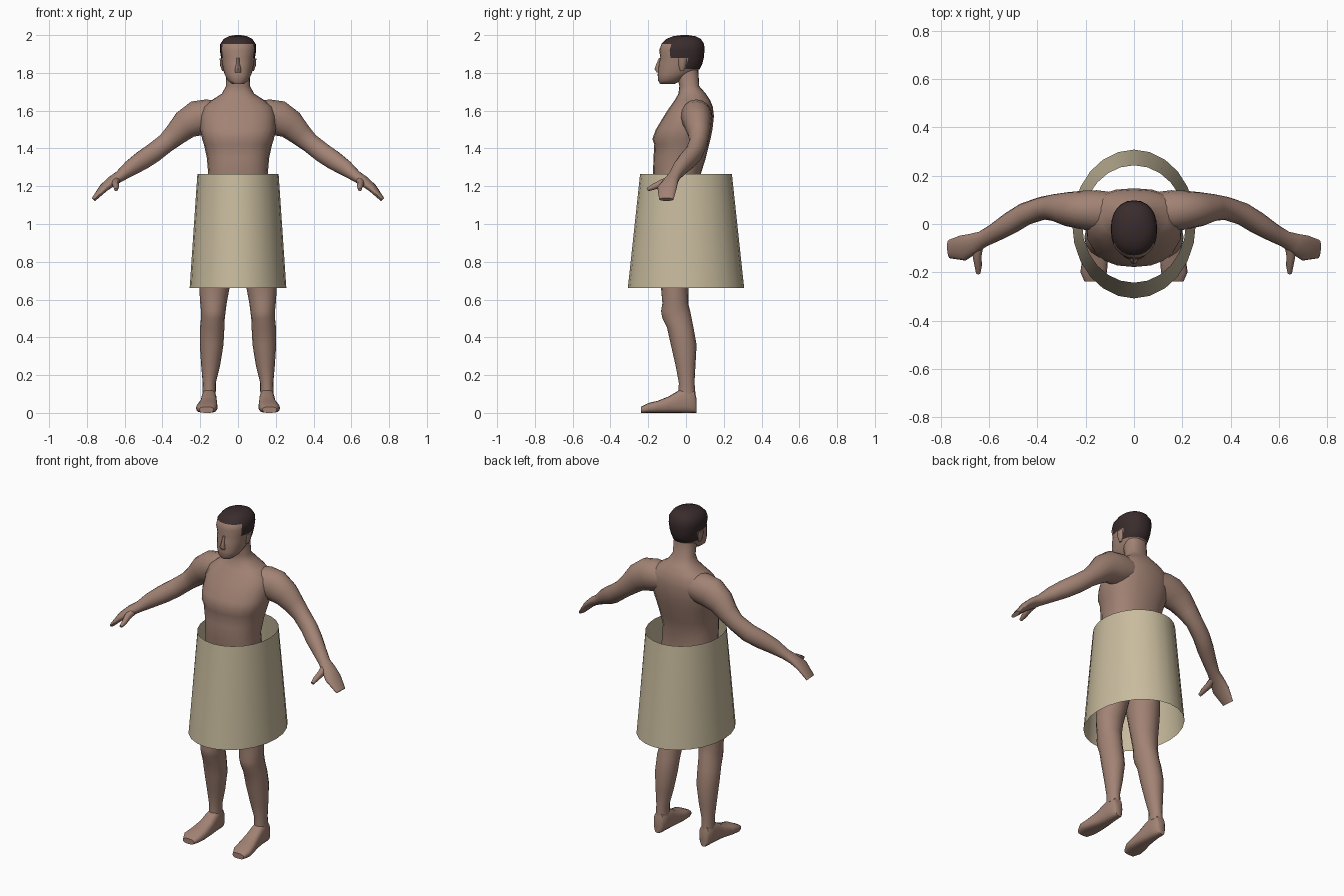
import bpy, bmesh, math
from mathutils import Vector as V


def material(name, rgb):
    m = bpy.data.materials.new(name)
    m.diffuse_color = (*rgb, 1)
    return m


SKIN = material("skin", (0.36, 0.225, 0.175))
HAIR = material("dark hair", (0.042, 0.025, 0.026))
CLOTH = material("pale cloth", (0.58, 0.50, 0.34))


def loft(name, rings, mats=(SKIN,), n=16, power=1.0, caps=True, angle=50):
    """Skin a tube over rings given as (centre, half axis u, half axis v)."""
    bm = bmesh.new()
    loops = []
    for c, u, v in rings:
        loop = []
        for i in range(n):
            a = 2 * math.pi * i / n
            ca, sa = math.cos(a), math.sin(a)
            p = c + u * math.copysign(abs(ca) ** power, ca) + v * math.copysign(abs(sa) ** power, sa)
            loop.append(bm.verts.new(p))
        loops.append(loop)
    for a, b in zip(loops, loops[1:]):
        for i in range(n):
            j = (i + 1) % n
            bm.faces.new((a[i], a[j], b[j], b[i]))
    if caps:
        bm.faces.new(loops[0][::-1])
        bm.faces.new(loops[-1])
    bmesh.ops.recalc_face_normals(bm, faces=bm.faces)
    mesh = bpy.data.meshes.new(name)
    bm.to_mesh(mesh)
    bm.free()
    for m in mats:
        mesh.materials.append(m)
    ob = bpy.data.objects.new(name, mesh)
    bpy.context.collection.objects.link(ob)
    bpy.ops.object.select_all(action='DESELECT')
    ob.select_set(True)
    bpy.context.view_layer.objects.active = ob
    bpy.ops.object.shade_smooth_by_angle(angle=math.radians(angle))
    return ob


def level(z, x0, x1, y0, y1):
    """Horizontal ring filling the given extents."""
    return (V(((x0 + x1) / 2, (y0 + y1) / 2, z)), V(((x1 - x0) / 2, 0, 0)), V((0, (y1 - y0) / 2, 0)))


def limb(points):
    """Rings square to a path of (x, y, z, horizontal radius, vertical radius)."""
    ps = [V(p[:3]) for p in points]
    rings = []
    for i, p in enumerate(points):
        t = (ps[min(i + 1, len(ps) - 1)] - ps[max(i - 1, 0)]).normalized()
        side = t.cross(V((0, 0, 1))).normalized()
        rings.append((ps[i], side * p[3], side.cross(t) * p[4]))
    return rings


# Torso and neck: z, half width, front, back
torso = [(0.88, .10, -.11, .05), (0.94, .165, -.13, .085), (1.02, .175, -.135, .10),
         (1.12, .165, -.15, .085), (1.27, .158, -.175, .08), (1.35, .165, -.172, .105),
         (1.42, .18, -.168, .122), (1.45, .19, -.178, .13), (1.50, .20, -.16, .14),
         (1.57, .20, -.118, .148), (1.62, .185, -.085, .142), (1.655, .14, -.06, .128),
         (1.69, .085, -.04, .105), (1.73, .064, -.035, .07), (1.83, .062, -.06, .064)]
loft("torso", [level(z, -w, w, a, b) for z, w, a, b in torso], n=20, power=.85)

# Head, with hair coloured above a stepped hairline
head_rows = [(1.742, .032, -.138, -.06), (1.76, .055, -.148, -.025), (1.79, .07, -.15, .025),
             (1.82, .079, -.147, .072), (1.85, .085, -.145, .087), (1.88, .09, -.136, .094),
             (1.92, .096, -.142, .098), (1.953, .094, -.13, .096), (1.98, .075, -.103, .078),
             (1.994, .048, -.068, .05), (2.0, .015, -.025, .01)]
head = loft("head", [level(z, -w, w, a, b) for z, w, a, b in head_rows], (SKIN, HAIR), n=24, power=.9)
for f in head.data.polygons:
    c = f.center
    hairline = 1.953 if c.y < -.085 else 1.88 if c.y < .01 else 1.82
    f.material_index = int(c.z > hairline)

# Nose
loft("nose", [level(1.803, -.017, .017, -.155, -.13), level(1.82, -.016, .016, -.167, -.13),
              level(1.85, -.009, .009, -.156, -.13), level(1.88, -.008, .008, -.143, -.12)], n=8)

# Wrap: open tapered tube
loft("waist_wrap", [level(.66, -.256, .256, -.308, .308), level(1.265, -.215, .215, -.243, .243)],
     (CLOTH,), n=24, caps=False)

ARM = [(.08, .05, 1.575, .08, .075), (.16, .055, 1.57, .085, .09), (.215, .058, 1.56, .08, .094),
       (.28, .062, 1.525, .07, .078), (.33, .068, 1.475, .056, .062), (.38, .065, 1.43, .048, .052),
       (.45, .042, 1.375, .047, .053), (.51, .005, 1.335, .046, .051), (.57, -.032, 1.295, .039, .043),
       (.625, -.062, 1.253, .034, .03), (.665, -.08, 1.228, .042, .027), (.71, -.10, 1.192, .053, .022),
       (.765, -.104, 1.13, .038, .012)]
THUMB = [(.64, -.08, 1.235, .018, .02), (.65, -.13, 1.215, .019, .02),
         (.645, -.175, 1.195, .015, .015), (.645, -.205, 1.182, .009, .009)]
# Leg levels: z, inner, outer, front, back
LEG = [(.10, .118, .188, -.04, .05), (.16, .117, .187, -.038, .045), (.25, .095, .195, -.055, .05),
       (.36, .077, .202, -.08, .056), (.45, .072, .201, -.10, .04), (.50, .07, .196, -.125, .03),
       (.54, .065, .196, -.132, .022), (.58, .06, .20, -.125, .012), (.66, .045, .205, -.132, .012),
       (.80, .015, .205, -.145, .04), (.92, .004, .18, -.135, .07), (.98, .02, .16, -.11, .06)]
# Foot sections: y, inner, outer, top
FOOT = [(.055, .135, .175, .07), (.045, .122, .185, .11), (.0, .117, .19, .125), (-.04, .113, .194, .11),
        (-.09, .11, .20, .08), (-.15, .108, .215, .056), (-.20, .112, .222, .044), (-.238, .13, .205, .024)]

for side, s in (("left", 1), ("right", -1)):
    loft(side + "_arm", limb([(s * x, *r) for x, *r in ARM]))
    loft(side + "_thumb", limb([(s * x, *r) for x, *r in THUMB]), n=8)
    loft(side + "_leg", [level(z, s * a, s * b, f, k) for z, a, b, f, k in LEG])
    loft(side + "_foot", [(V((s * (a + b) / 2, y, .004 + h / 2)), V(((b - a) / 2, 0, 0)),
                           V((0, 0, h / 2 + .004))) for y, a, b, h in FOOT], power=.7)
    # Ear
    loft(side + "_ear", [level(z, s * .07, s * x, a, b) for z, x, a, b in
                         ((1.81, .084, -.03, -.012), (1.84, .095, -.04, 0), (1.875, .097, -.042, .005))], n=8)
